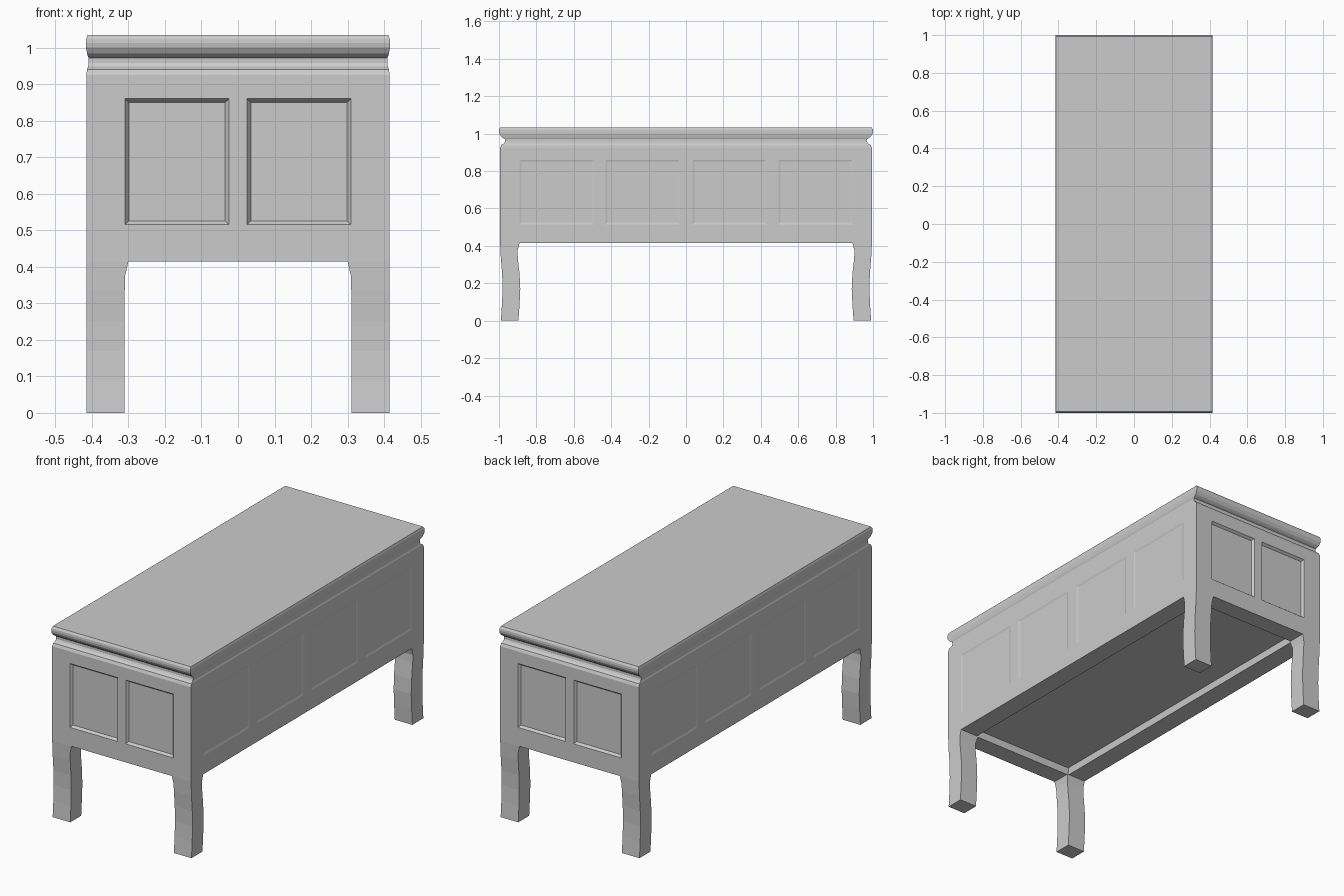
import bpy, bmesh
from mathutils import Vector

if "Cube" in bpy.data.objects:
    bpy.data.objects.remove(bpy.data.objects["Cube"])


def loft(rings):
    """Closed solid through rectangular rings (x0, x1, y0, y1, z)."""
    bm = bmesh.new()
    loops = [[bm.verts.new(p) for p in ((x0, y0, z), (x1, y0, z), (x1, y1, z), (x0, y1, z))]
             for x0, x1, y0, y1, z in rings]
    for a, b in zip(loops, loops[1:]):
        for i in range(4):
            j = (i + 1) % 4
            bm.faces.new((a[i], a[j], b[j], b[i]))
    bm.faces.new(loops[0])
    bm.faces.new(loops[-1])
    bmesh.ops.recalc_face_normals(bm, faces=bm.faces)
    return bm


def finish(bm, name):
    me = bpy.data.meshes.new(name)
    bm.to_mesh(me)
    bm.free()
    ob = bpy.data.objects.new(name, me)
    bpy.context.collection.objects.link(ob)
    return ob


HX, HY, BOTTOM, SHOULDER = 0.415, 0.994, 0.415, 0.925
PANEL_Z = (0.515, 0.86)
END_PANELS = [(-0.309, -0.025), (0.025, 0.309)]
SIDE_PANELS = [(-0.89, -0.495), (-0.43, -0.035), (0.035, 0.43), (0.495, 0.89)]


def wall_faces(bm, axis):
    bm.normal_update()
    limit = (HX, HY)[axis] - 0.002
    return [f for f in bm.faces if abs(f.normal[axis]) > 0.999
            and abs(f.calc_center_median()[axis]) > limit
            and BOTTOM < f.calc_center_median().z < SHOULDER]


def cut(bm, wall_axis, cut_axis, value):
    faces = wall_faces(bm, wall_axis)
    geom = faces + list({e for f in faces for e in f.edges}) + list({v for f in faces for v in f.verts})
    co, no = Vector(), Vector()
    co[cut_axis], no[cut_axis] = value, 1
    bmesh.ops.bisect_plane(bm, geom=geom, dist=1e-5, plane_co=co, plane_no=no)


# Body: hollow underside, walls and stepped top moulding in one lofted profile
profile = [(0.305, 0.89, 0.453), (0.309, 0.895, BOTTOM), (HX, HY, BOTTOM), (HX, HY, SHOULDER),
           (0.413, 0.987, 0.94), (0.410, 0.973, 0.948), (0.409, 0.968, 0.957),
           (0.409, 0.968, 0.972), (0.411, 0.977, 0.976), (0.413, 0.988, 0.984),
           (0.416, 0.998, 1.0), (0.416, 1.0, 1.012), (0.4155, 0.999, 1.023), (0.412, 0.992, 1.034)]
body = loft([(-x, x, -y, y, z) for x, y, z in profile])

# Recessed panels: two on each end, four on each long side
for wall, along, panels, depth in ((0, 1, SIDE_PANELS, -0.003), (1, 0, END_PANELS, -0.013)):
    for z in PANEL_Z:
        cut(body, wall, 2, z)
    for value in (v for pair in panels for v in pair):
        cut(body, wall, along, value)
    cells = []
    for f in wall_faces(body, wall):
        c = f.calc_center_median()
        if PANEL_Z[0] < c.z < PANEL_Z[1] and any(a < c[along] < b for a, b in panels):
            cells.append(f)
    bmesh.ops.inset_individual(body, faces=cells, thickness=0.01, depth=depth, use_even_offset=True)
finish(body, "chest_body")

# Legs: square section, gently curved lengthwise, flared at the top (z, inner x, inner y, outer y)
leg = [(0.0, 0.31, 0.896, 0.990), (0.085, 0.31, 0.890, 0.984), (0.17, 0.31, 0.886, 0.981),
       (0.25, 0.31, 0.890, 0.983), (0.335, 0.31, 0.899, 0.990), (0.375, 0.309, 0.901, 0.992),
       (BOTTOM, 0.30, 0.89, HY)]
for sx, xname in ((-1, "left"), (1, "right")):
    for sy, yname in ((-1, "front"), (1, "back")):
        rings = [(sx * xi, sx * HX, sy * yi, sy * yo, z) for z, xi, yi, yo in leg]
        finish(loft(rings), f"{yname}_{xname}_leg")
